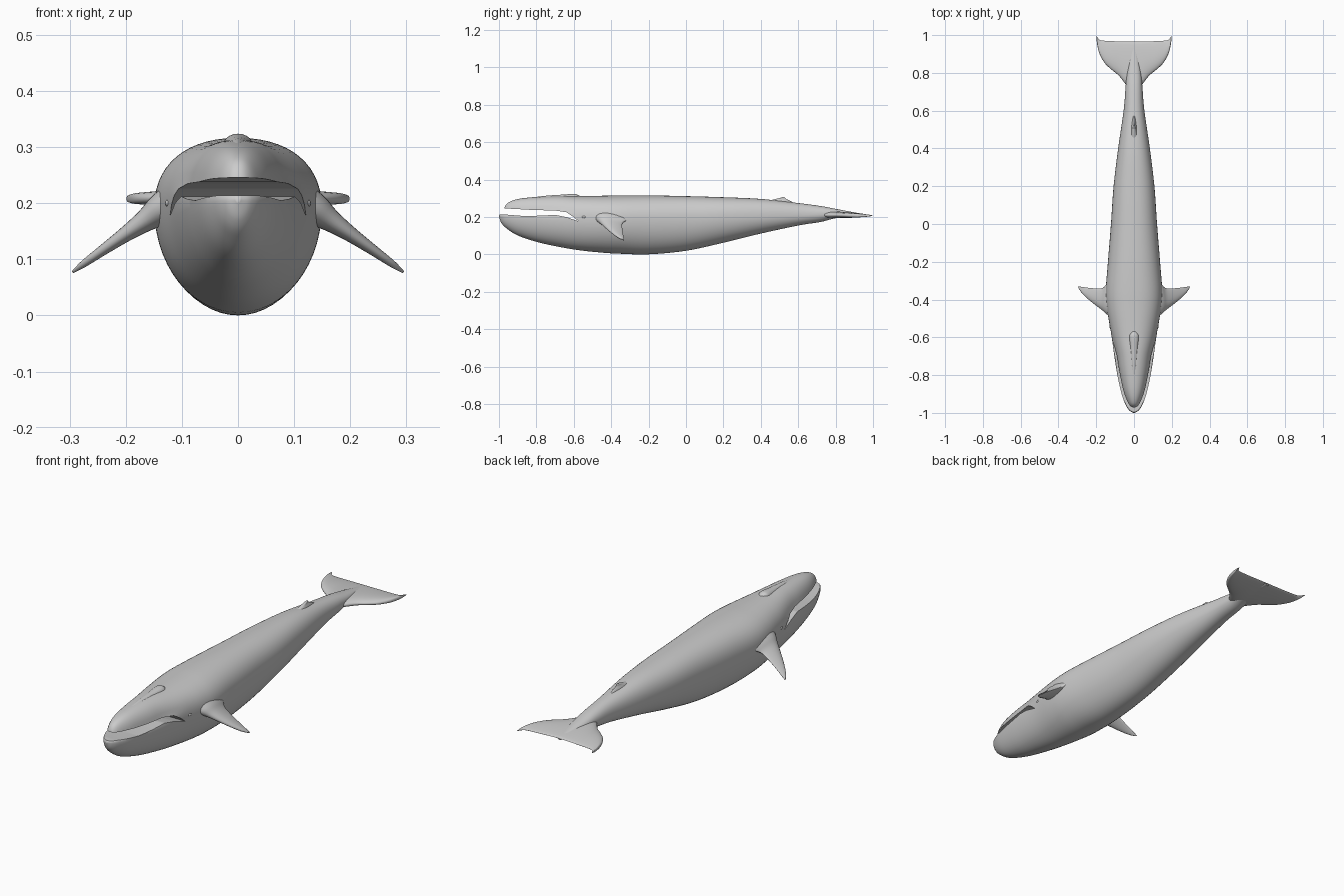
import bpy, bmesh, math

if "Cube" in bpy.data.objects:
    bpy.data.objects.remove(bpy.data.objects["Cube"])


def smooth(obj, angle=40):
    bpy.ops.object.select_all(action='DESELECT')
    obj.select_set(True)
    bpy.context.view_layer.objects.active = obj
    bpy.ops.object.shade_smooth_by_angle(angle=math.radians(angle))


def loft(name, rings):
    """Skin closed rings of equal length and cap both ends."""
    bm = bmesh.new()
    rows = [[bm.verts.new(p) for p in ring] for ring in rings]
    n = len(rows[0])
    for a, b in zip(rows, rows[1:]):
        for i in range(n):
            j = (i + 1) % n
            bm.faces.new((a[i], a[j], b[j], b[i]))
    bm.faces.new(rows[0])
    bm.faces.new(rows[-1])
    bmesh.ops.recalc_face_normals(bm, faces=bm.faces)
    mesh = bpy.data.meshes.new(name)
    bm.to_mesh(mesh)
    bm.free()
    obj = bpy.data.objects.new(name, mesh)
    bpy.context.collection.objects.link(obj)
    return obj


def spline(points, steps):
    """Catmull-Rom resampling of a list of tuples."""
    p = [points[0]] + points + [points[-1]]
    out = []
    for k in range(1, len(p) - 2):
        for s in range(steps):
            t = s / steps
            out.append(tuple(
                0.5 * (2 * b + (c - a) * t + (2 * a - 5 * b + 4 * c - d) * t ** 2
                       + (3 * b - a - 3 * c + d) * t ** 3)
                for a, b, c, d in zip(*p[k - 1:k + 3])))
    return out + [points[-1]]


def step01(v):
    v = min(1, max(0, v))
    return v * v * (3 - 2 * v)


def body_ring(y, w, zb, zm, zt, n=56):
    ring = []
    for i in range(n):
        a = 2 * math.pi * i / n
        c, s = math.cos(a), math.sin(a)
        if s > 0:   # fuller back, elliptical belly
            x = w * math.copysign(abs(c) ** 0.88, c)
            z = zm + (zt - zm) * s ** 0.88
        else:
            x, z = w * c, zm + (zm - zb) * s
        f = step01((z - 0.205) / 0.035) * step01((-0.55 - y) / 0.2)
        ring.append((x * (1 - 0.1 * f), y + 0.022 * f, z))  # upper jaw sits inside lower
    return ring


def foil_ring(x, z, lead, trail, t, normal=(0, 1), n=24):
    mid, r = (lead + trail) / 2, (trail - lead) / 2
    ring = []
    for i in range(n):
        a = 2 * math.pi * i / n
        h = t * math.sin(a) * (1 - 0.4 * math.cos(a))
        ring.append((x + normal[0] * h, mid + r * math.cos(a), z + normal[1] * h))
    return ring


# Body: y, half width, belly z, widest z, back z
stations = [
    (-1.0, .004, .203, .209, .215), (-.988, .024, .17, .21, .26),
    (-.96, .043, .14, .21, .284), (-.9, .066, .102, .21, .3),
    (-.8, .088, .068, .206, .309), (-.7, .104, .045, .2, .313),
    (-.58, .121, .024, .195, .312), (-.45, .143, .01, .192, .314),
    (-.35, .149, .004, .19, .316), (-.2, .138, .001, .19, .316),
    (0, .122, .02, .192, .312), (.2, .108, .063, .2, .306),
    (.4, .084, .112, .205, .297), (.6, .055, .155, .21, .275),
    (.72, .045, .174, .214, .259), (.8, .038, .194, .215, .244),
    (.88, .024, .2, .213, .229), (.962, .01, .204, .209, .214)]
body = loft("body", [body_ring(*s) for s in spline(stations, 7)])

# Mouth opening cut through the head
gap = [(-1.1, .214), (-.97, .214), (-.86, .205), (-.77, .208), (-.7, .212),
       (-.64, .2), (-.575, .178), (-.6, .2), (-.64, .226), (-.7, .235),
       (-.82, .238), (-.92, .244), (-1.1, .25)]
cutter = loft("mouth_cutter", [[(x, y, z) for y, z in gap] for x in (-.3, .3)])
cutter.hide_render = True
cut = body.modifiers.new("mouth", 'BOOLEAN')
cut.operation = 'DIFFERENCE'
cut.solver = 'EXACT'
cut.object = cutter
bpy.context.view_layer.objects.active = body
bpy.ops.object.modifier_apply(modifier="mouth")
bpy.data.objects.remove(cutter)
smooth(body)

# Tail fluke: x, leading y, trailing y, half thickness
half = spline([(0, .7, .965, .017), (.04, .735, .966, .016), (.08, .785, .967, .014),
               (.12, .818, .968, .013), (.155, .852, .97, .011), (.182, .9, .975, .009),
               (.195, .95, .992, .006), (.199, .985, 1.0, .002)], 4)
span = [(-x, l, t, h) for x, l, t, h in reversed(half[1:])] + half
smooth(loft("tail_fluke", [foil_ring(x, .212 - .02 * abs(x), l, t, h)
                           for x, l, t, h in span]), 60)

# Flippers: x, z, leading y, trailing y, half thickness
path = spline([(.11, .2, -.5, -.27, .036), (.14, .186, -.48, -.31, .027),
               (.165, .169, -.458, -.338, .019), (.2, .145, -.432, -.341, .013),
               (.24, .117, -.4, -.338, .009), (.275, .092, -.366, -.333, .006),
               (.295, .077, -.336, -.33, .002)], 4)
for side, label in ((1, "left"), (-1, "right")):
    rings = [foil_ring(x, z, l, t, h, (.57, .82)) for x, z, l, t, h in path]
    smooth(loft("flipper_" + label, [[(side * x, y, z) for x, y, z in r] for r in rings]), 60)

# Dorsal fin: z, leading y, trailing y, half thickness
fin = spline([(.265, .4, .6, .022), (.286, .44, .56, .014), (.296, .475, .537, .008),
              (.303, .503, .53, .005), (.307, .52, .527, .001)], 3)
smooth(loft("dorsal_fin", [[(z - .2, y, x) for x, y, z in foil_ring(z, .2, l, t, h)]
                           for z, l, t, h in fin]), 60)

# Blowhole ridge, steep at the rear
ridge = spline([(-.86, .008, .3), (-.75, .016, .314), (-.66, .022, .32),
                (-.6, .026, .324), (-.58, .022, .32), (-.56, .012, .306)], 4)
smooth(loft("blowhole_ridge", [
    [(w * math.cos(a), y, z - .02 + .02 * math.sin(a))
     for a in (2 * math.pi * i / 20 for i in range(20))]
    for y, w, z in ridge]), 60)

# Eyes
for side, label in ((1, "left"), (-1, "right")):
    bpy.ops.mesh.primitive_uv_sphere_add(segments=16, ring_count=10, radius=1,
                                         location=(side * .122, -.545, .2))
    eye = bpy.context.object
    eye.name = "eye_" + label
    eye.scale = (.008, .012, .007)
    smooth(eye)
